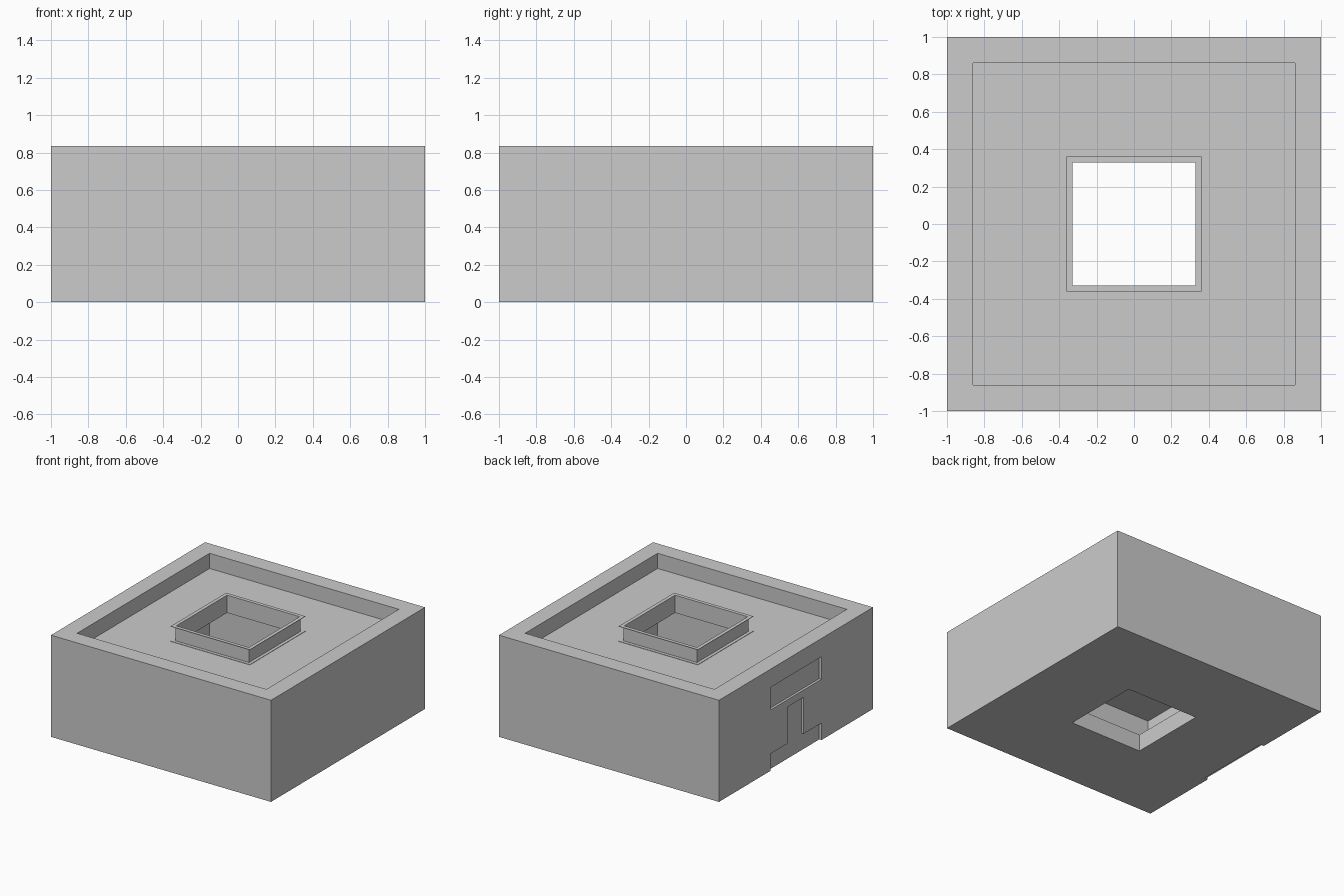
import bpy, bmesh
from mathutils import Vector

if "Cube" in bpy.data.objects:
    bpy.data.objects.remove(bpy.data.objects["Cube"])

H = 0.835        # total height
ROOF = 0.71      # roof terrace level
CEIL = 0.69      # underside of roof slab
COURT = 0.33     # half width of courtyard
INNER = 0.86     # half width inside the outer walls


def box(name, lo, hi):
    bm = bmesh.new()
    bmesh.ops.create_cube(bm, size=1)
    lo, hi = Vector(lo), Vector(hi)
    for v in bm.verts:
        v.co = Vector([(lo[i] + hi[i]) / 2 + v.co[i] * (hi[i] - lo[i]) for i in range(3)])
    me = bpy.data.meshes.new(name)
    bm.to_mesh(me)
    bm.free()
    ob = bpy.data.objects.new(name, me)
    bpy.context.collection.objects.link(ob)
    return ob


def cut(target, lo, hi):
    cutter = box("cutter", lo, hi)
    mod = target.modifiers.new("cut", 'BOOLEAN')
    mod.operation = 'DIFFERENCE'
    mod.solver = 'EXACT'
    mod.object = cutter
    bpy.context.view_layer.objects.active = target
    bpy.ops.object.modifier_apply(modifier=mod.name)
    bpy.data.objects.remove(cutter)


def square_ring(name, inner, outer, z0, z1):
    # square frame with a rectangular section
    bm = bmesh.new()
    loops = []
    for r, z in ((inner, z0), (outer, z0), (outer, z1), (inner, z1)):
        loops.append([bm.verts.new((sx * r, sy * r, z))
                      for sx, sy in ((-1, -1), (1, -1), (1, 1), (-1, 1))])
    for i in range(4):
        a, b = loops[i], loops[(i + 1) % 4]
        for k in range(4):
            n = (k + 1) % 4
            bm.faces.new((a[k], a[n], b[n], b[k]))
    bmesh.ops.recalc_face_normals(bm, faces=bm.faces)
    me = bpy.data.meshes.new(name)
    bm.to_mesh(me)
    bm.free()
    ob = bpy.data.objects.new(name, me)
    bpy.context.collection.objects.link(ob)
    return ob


# Building shell: outer walls, sunken roof, hollow storey and open courtyard
shell = box("building_shell", (-1, -1, 0), (1, 1, H))
cut(shell, (-INNER, -INNER, ROOF), (INNER, INNER, 2))
cut(shell, (-INNER, -INNER, 0.02), (INNER, INNER, CEIL))
cut(shell, (-COURT, -COURT, -1), (COURT, COURT, 2))

# Entrance on the left side: recessed bands above and below, and a doorway
cut(shell, (-1.1, -0.33, 0.50), (-0.97, 0.33, 0.685))
cut(shell, (-1.1, -0.33, -0.1), (-0.97, 0.33, 0.14))
cut(shell, (-1.1, -0.10, 0.10), (-0.97, 0.11, 0.44))

# Inner facing sheet behind the entrance openings
bm = bmesh.new()
bm.faces.new([bm.verts.new((-0.98, y, z)) for y, z in
              ((-0.33, 0), (0.33, 0), (0.33, 0.685), (-0.33, 0.685))])
me = bpy.data.meshes.new("entrance_back_panel")
bm.to_mesh(me)
bm.free()
bpy.context.collection.objects.link(bpy.data.objects.new("entrance_back_panel", me))

# Courtyard railings on the ground floor and on the roof, with flat trims
for level, base, top in (("ground", 0.02, 0.14), ("roof", ROOF, H)):
    square_ring(level + "_railing", COURT, COURT + 0.004, base, top)
    square_ring(level + "_railing_cap", COURT, 0.36, top - 0.003, top)
    square_ring(level + "_railing_foot", COURT, 0.36, base, base + 0.003)
